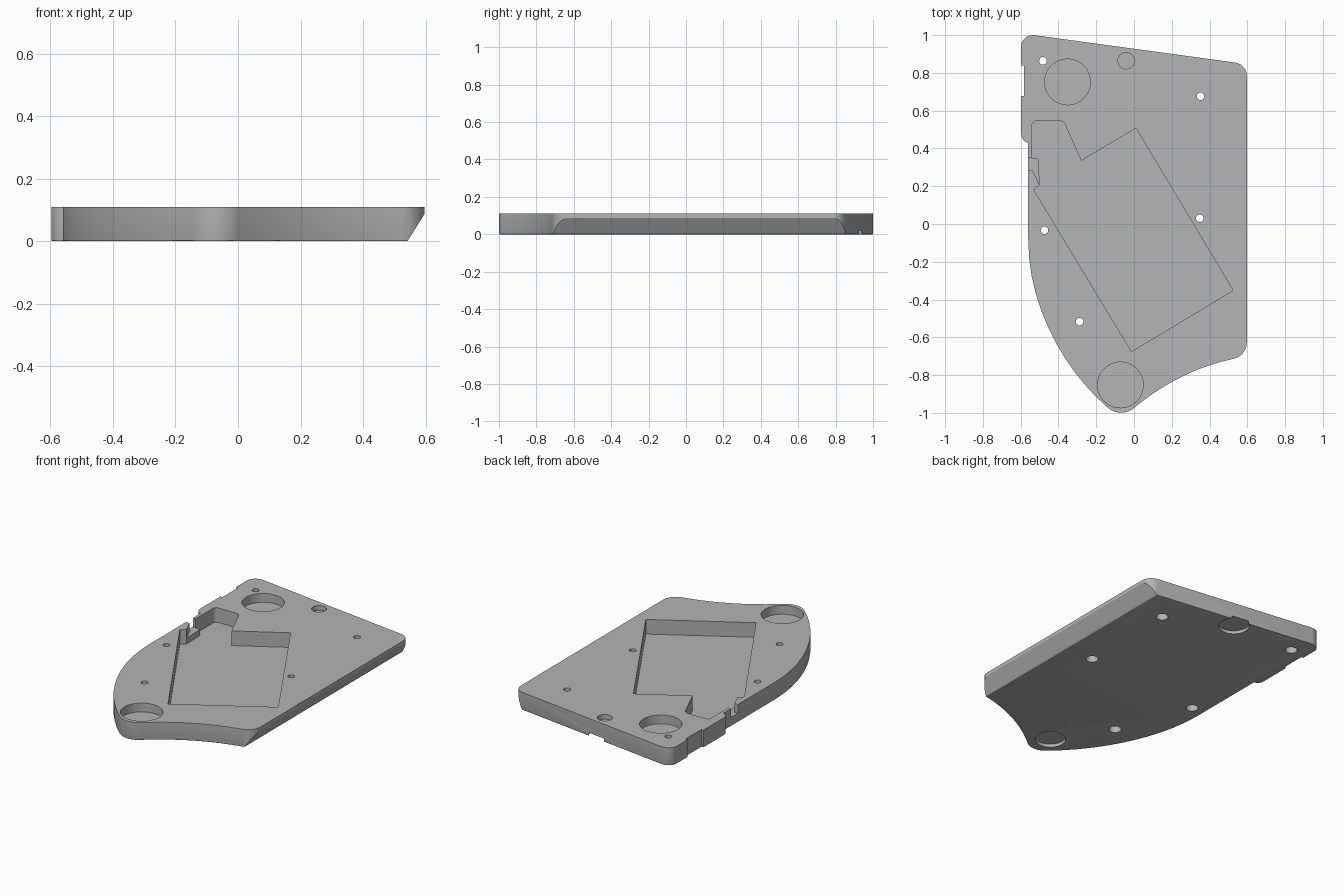
import bpy, bmesh
from math import radians
from mathutils import Vector
from mathutils.geometry import interpolate_bezier

HEIGHT = 0.11

cube = bpy.data.objects.get("Cube")
if cube:
    bpy.data.objects.remove(cube, do_unlink=True)

grey = bpy.data.materials.new("plain grey")
grey.use_nodes = True
grey.diffuse_color = (0.46, 0.46, 0.46, 1)
grey.node_tree.nodes["Principled BSDF"].inputs["Base Color"].default_value = grey.diffuse_color


def trace(path, steps=12):
    """Outline from corner points (x, y) and curves (start, handle, handle, end)."""
    points = []
    for item in path:
        if isinstance(item[0], tuple):
            points += interpolate_bezier(*[Vector(p).to_3d() for p in item], steps)
        else:
            points.append(Vector(item).to_3d())
    return points


def prism(points, low, high):
    bm = bmesh.new()
    face = bm.faces.new([bm.verts.new((p.x, p.y, low)) for p in points])
    top = bmesh.ops.extrude_face_region(bm, geom=[face])
    verts = [v for v in top["geom"] if isinstance(v, bmesh.types.BMVert)]
    bmesh.ops.translate(bm, verts=verts, vec=(0, 0, high - low))
    bmesh.ops.recalc_face_normals(bm, faces=bm.faces)
    return bm


def make_object(name, bm):
    mesh = bpy.data.meshes.new(name)
    bm.to_mesh(mesh)
    bm.free()
    mesh.materials.append(grey)
    obj = bpy.data.objects.new(name, mesh)
    bpy.context.collection.objects.link(obj)
    return obj


def cut(bm):
    """Subtract a shape from the case and discard the cutter."""
    cutter = make_object("cutter", bm)
    cutter.hide_render = True
    mod = case.modifiers.new("cut", "BOOLEAN")
    mod.operation, mod.solver, mod.object = "DIFFERENCE", "EXACT", cutter
    bpy.ops.object.modifier_apply(modifier=mod.name)
    bpy.data.objects.remove(cutter, do_unlink=True)


def bore(x, y, radius, low, high, sides=48):
    bm = bmesh.new()
    bmesh.ops.create_cone(bm, cap_ends=True, segments=sides, radius1=radius,
                          radius2=radius, depth=high - low)
    bmesh.ops.translate(bm, verts=bm.verts, vec=(x, y, (low + high) / 2))
    cut(bm)


# Case outline: notched side, swept curve, rounded tip, hollow front, straight side
outline = trace([
    ((-0.53, 1.0), (-0.57, 1.0), (-0.597, 0.975), (-0.597, 0.94)),
    (-0.597, 0.838), (-0.583, 0.838), (-0.583, 0.678), (-0.597, 0.678),
    ((-0.597, 0.48), (-0.597, 0.455), (-0.585, 0.435), (-0.56, 0.43)),
    ((-0.56, -0.08), (-0.56, -0.45), (-0.36, -0.78), (-0.145, -0.967)),
    ((-0.135, -0.975), (-0.1, -1.006), (-0.04, -1.006), (-0.005, -0.978)),
    ((0.005, -0.97), (0.14, -0.86), (0.3, -0.765), (0.515, -0.716)),
    ((0.53, -0.713), (0.565, -0.705), (0.597, -0.67), (0.597, -0.63)),
    ((0.597, 0.785), (0.597, 0.82), (0.57, 0.85), (0.535, 0.855)),
])
body = prism(outline, 0, HEIGHT)

# Sloping underside along the straight side
cutting = bmesh.ops.bisect_plane(
    body, geom=body.verts[:] + body.edges[:] + body.faces[:], dist=1e-5,
    plane_co=(0.597, 0, 0.088), plane_no=(0.088, 0, -0.055), clear_outer=True)
rim = [e for e in cutting["geom_cut"] if isinstance(e, bmesh.types.BMEdge)]
bmesh.ops.holes_fill(body, edges=rim, sides=0)
bmesh.ops.recalc_face_normals(body, faces=body.faces)

# Softened bottom edge
bottom = [e for e in body.edges if all(v.co.z < 1e-4 for v in e.verts)]
bmesh.ops.bevel(body, geom=bottom, offset=0.009, offset_type="OFFSET",
                segments=3, profile=0.5, affect="EDGES", clamp_overlap=True)
case = make_object("case", body)
bpy.context.view_layer.objects.active = case
case.select_set(True)

# Angled battery pocket with its side bay
cut(prism(trace([
    (0.01, 0.507), (0.525, -0.352), (-0.013, -0.675), (-0.53, 0.18),
    (-0.5, 0.205), (-0.505, 0.345), (-0.54, 0.35),
    ((-0.54, 0.52), (-0.54, 0.535), (-0.53, 0.546), (-0.515, 0.546)),
    ((-0.4, 0.546), (-0.38, 0.546), (-0.37, 0.54), (-0.362, 0.52)),
    (-0.28, 0.335)], 6), 0.018, 0.2))

# Switch slot through the side wall
cut(prism(trace([
    (-0.65, 0.285), (-0.537, 0.285), (-0.499, 0.204), (-0.499, 0.346),
    (-0.535, 0.352), (-0.65, 0.352)]), 0.055, 0.2))

# Round recesses in the top
for x, y, radius, floor in ((-0.352, 0.752, 0.121, 0.055),
                            (-0.072, -0.852, 0.121, 0.055),
                            (-0.042, 0.864, 0.043, 0.08)):
    bore(x, y, radius, floor, 0.2)

# Shallow foot recesses underneath
for x, y in ((-0.072, -0.852), (-0.042, 0.864)):
    bore(x, y, 0.09, -0.1, 0.02)

# Screw holes, widened from below
for x, y in ((-0.482, 0.864), (0.352, 0.676), (0.348, 0.03),
             (-0.474, -0.033), (-0.288, -0.517)):
    bore(x, y, 0.02, -0.1, 0.2, 24)
    bore(x, y, 0.036, -0.1, 0.05, 32)

bpy.ops.object.shade_smooth_by_angle(angle=radians(30))
